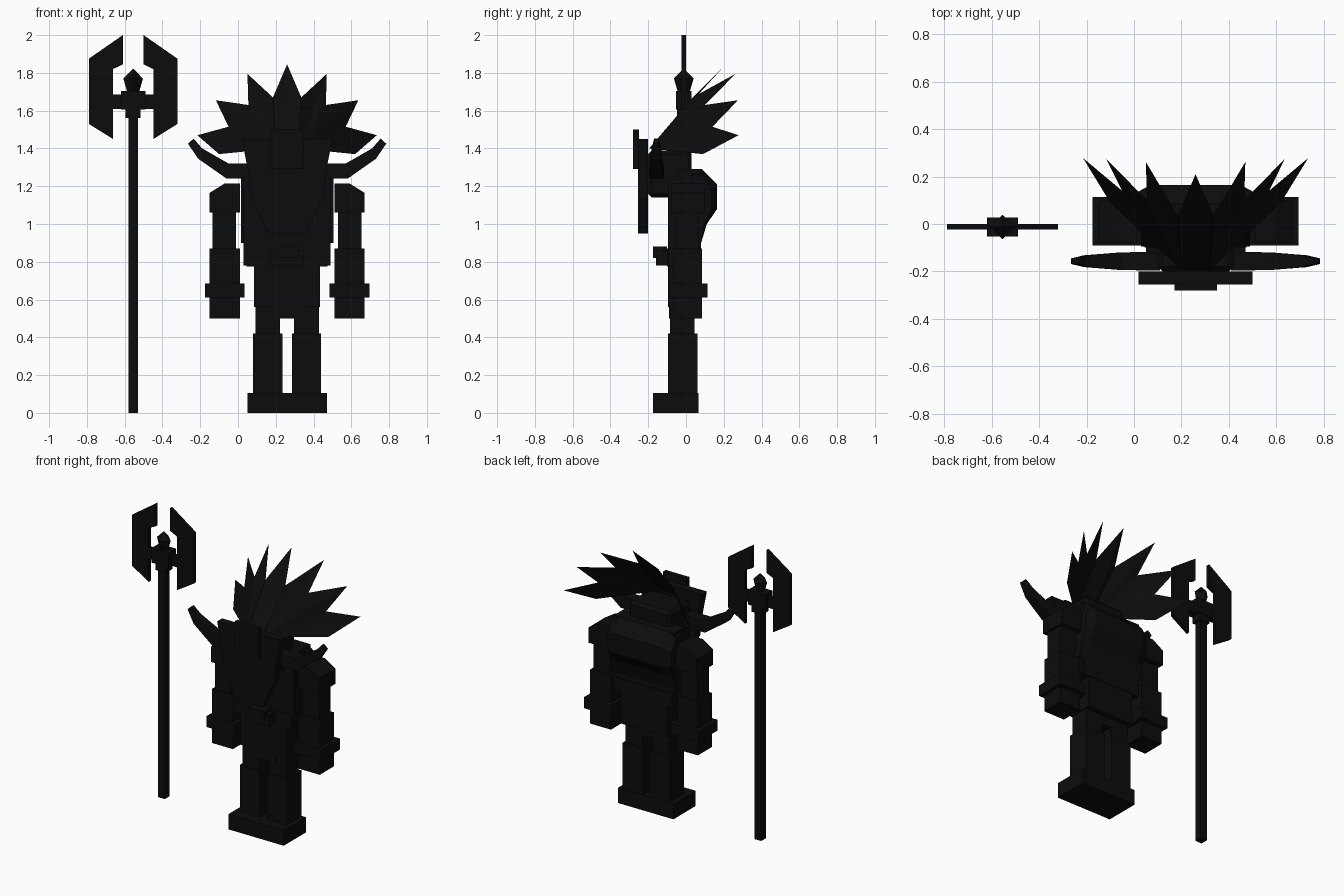
import bpy
import bmesh
from mathutils import Vector

if "Cube" in bpy.data.objects:
    bpy.data.objects.remove(bpy.data.objects["Cube"])

BODY_X = 0.26    # centre line of the figure
AXE_X = -0.555   # centre line of the axe
AXE_Y = -0.012

black = bpy.data.materials.new("near_black")
black.use_nodes = True
colour = (0.0037, 0.0037, 0.0037, 1)
black.diffuse_color = colour
shader = next(n for n in black.node_tree.nodes if n.type == 'BSDF_PRINCIPLED')
shader.inputs["Base Color"].default_value = colour


def make(name, bm, centre=(0, 0, 0), bevel=0):
    mesh = bpy.data.meshes.new(name)
    bm.to_mesh(mesh)
    bm.free()
    mesh.materials.append(black)
    obj = bpy.data.objects.new(name, mesh)
    obj.location = centre
    bpy.context.collection.objects.link(obj)
    if bevel:
        mod = obj.modifiers.new("bevel", 'BEVEL')
        mod.width = bevel
        mod.segments = 1
    return obj


def box(name, x, y, z, centre_x=BODY_X, bevel=0):
    """Box from (low, high) ranges, x measured from the centre line."""
    bm = bmesh.new()
    bmesh.ops.create_cube(bm, size=1)
    ranges = (x, y, z)
    for v in bm.verts:
        v.co = Vector([r[0] if c < 0 else r[1] for r, c in zip(ranges, v.co)])
    return make(name, bm, (centre_x, 0, 0), bevel)


def extrude(name, outline, low, high, axis, centre_x=BODY_X):
    """Outline swept along x (points are y, z) or along y (points are x, z)."""
    bm = bmesh.new()
    place = (lambda a, b, d: (d, a, b)) if axis == 'x' else (lambda a, b, d: (a, d, b))
    face = bm.faces.new([bm.verts.new(place(a, b, low)) for a, b in outline])
    moved = bmesh.ops.extrude_face_region(bm, geom=[face])["geom"]
    shift = Vector(place(0, 0, high - low))
    bmesh.ops.translate(bm, vec=shift, verts=[g for g in moved if isinstance(g, bmesh.types.BMVert)])
    bmesh.ops.recalc_face_normals(bm, faces=bm.faces)
    return make(name, bm, (centre_x, 0, 0))


def loft(name, rings, centre=(0, 0, 0)):
    """Skin a list of equal point rings and close both ends."""
    bm = bmesh.new()
    loops = [[bm.verts.new(p) for p in ring] for ring in rings]
    for a, b in zip(loops, loops[1:]):
        for i in range(len(a)):
            j = (i + 1) % len(a)
            bm.faces.new((a[i], a[j], b[j], b[i]))
    bm.faces.new(loops[0])
    bm.faces.new(loops[-1])
    bmesh.ops.recalc_face_normals(bm, faces=bm.faces)
    return make(name, bm, centre)


# Torso with hunched back
extrude("torso", [(-0.095, 0.78), (-0.095, 1.2), (-0.03, 1.29), (0.085, 1.29), (0.1, 1.0),
                  (0.08, 0.9), (0.08, 0.78)], -0.23, 0.23, 'x')
loft("hunched_back", [[(x * side, y, z) for y, z in
                       ((0.03, 1.29 - drop), (0.085, 1.29 - drop), (0.165 - drop, 1.21 - drop),
                        (0.165 - drop, 1.08), (0.11 - drop / 2, 1.0), (0.08, 0.9), (0.03, 0.9))]
                      for x, side, drop in ((0.245, -1, 0.03), (0.19, -1, 0), (0.19, 1, 0), (0.245, 1, 0.03))],
     (BODY_X, 0, 0))
box("pelvis", (-0.175, 0.175), (-0.095, 0.08), (0.56, 0.8))
box("loincloth", (-0.09, 0.09), (-0.09, 0.045), (0.5, 0.6))
box("belt", (-0.215, 0.215), (-0.1, 0.085), (0.775, 0.87))
box("belt_pouch", (-0.09, 0.09), (-0.16, -0.09), (0.78, 0.86))
box("belt_buckle", (-0.06, 0.06), (-0.175, -0.1), (0.82, 0.88))

# Head, mask and brow plate
box("head", (-0.16, 0.16), (-0.2, 0.03), (1.14, 1.39), bevel=0.02)
mask = [(-0.24, 1.45), (-0.21, 1.3), (-0.19, 1.14), (-0.1, 0.95)]
extrude("mask", mask + [(-x, z) for x, z in reversed(mask)], -0.255, -0.2, 'y')
box("brow_plate", (-0.09, 0.09), (-0.28, -0.25), (1.29, 1.5))

for side, label in ((1, "left"), (-1, "right")):
    def part(name, x, y, z):
        return box(f"{label}_{name}", sorted((x[0] * side, x[1] * side)), y, z)

    # Arm
    extrude(f"{label}_shoulder", [(side * x, z) for x, z in
            ((0.25, 1.06), (0.41, 1.06), (0.41, 1.165), (0.33, 1.215), (0.25, 1.215))], -0.08, 0.1, 'y')
    part("upper_arm", (0.27, 0.395), (-0.055, 0.07), (0.85, 1.08))
    part("forearm", (0.25, 0.41), (-0.07, 0.085), (0.5, 0.87))
    part("wrist_cuff", (0.225, 0.435), (-0.09, 0.115), (0.61, 0.685))

    # Leg
    part("thigh", (0.037, 0.168), (-0.085, 0.045), (0.4, 0.58))
    part("shin", (0.025, 0.18), (-0.095, 0.06), (0.1, 0.42))
    part("foot", (0, 0.21), (-0.175, 0.065), (0, 0.105))

    # Tusk-like horn: lower edge, upper edge and half depth at each station
    stations = [((0.15, 1.24), (0.15, 1.32), 0.04), ((0.32, 1.24), (0.31, 1.32), 0.037),
                ((0.47, 1.345), (0.45, 1.4), 0.025), ((0.525, 1.425), (0.495, 1.452), 0.012)]
    loft(f"{label}_horn", [[(side * lo[0], -0.157 - d, lo[1]), (side * lo[0], -0.157 + d, lo[1]),
                            (side * hi[0], -0.157 + d, hi[1]), (side * hi[0], -0.157 - d, hi[1])]
                           for lo, hi, d in stations], (BODY_X, 0, 0))

# Crest of flat spikes fanning from the forehead
valleys = [(0.075, 0.035, 1.67), (0.205, 0.1, 1.63), (0.31, 0.14, 1.515), (0.36, 0.09, 1.37)]
tips = [(0.21, 0.262, 1.795), (0.377, 0.275, 1.655), (0.475, 0.278, 1.47)]
bm = bmesh.new()


def spike(*points):
    verts = [bm.verts.new(p) for p in points]
    for i in range(1, len(verts) - 1):
        bm.faces.new((verts[0], verts[i], verts[i + 1]))


for side in (1, -1):
    root = (0.06 * side, -0.195, 1.4)
    for a, tip, b in zip(valleys, tips, valleys[1:]):
        spike(root, *[(x * side, y, z) for x, y, z in ((a, tip, b) if side < 0 else (b, tip, a))])
a = valleys[0]
spike((-0.06, -0.195, 1.4), (0.06, -0.195, 1.4), a, (0, 0.21, 1.845), (-a[0], a[1], a[2]))
make("hair_crest", bm, (BODY_X, 0, 0))

# Double-bladed axe
box("axe_shaft", (-0.025, 0.025), (AXE_Y - 0.025, AXE_Y + 0.025), (0, 1.6), AXE_X)
box("axe_collar", (-0.04, 0.04), (AXE_Y - 0.035, AXE_Y + 0.035), (1.56, 1.62), AXE_X)
box("axe_head_block", (-0.065, 0.065), (AXE_Y - 0.04, AXE_Y + 0.04), (1.605, 1.705), AXE_X)
box("axe_crossbar", (-0.12, 0.12), (AXE_Y - 0.012, AXE_Y + 0.012), (1.608, 1.685), AXE_X)
loft("axe_tip", [[(w, 0, z), (0, w, z), (-w, 0, z), (0, -w, z)]
                 for w, z in ((0.032, 1.7), (0.052, 1.77), (0.003, 1.82))], (AXE_X, AXE_Y, 0))
blade = [(0.055, 2.0), (0.235, 1.875), (0.235, 1.53), (0.107, 1.45), (0.107, 1.82), (0.055, 1.845)]
for side, label in ((1, "left"), (-1, "right")):
    extrude(f"axe_{label}_blade", [(x * side, z) for x, z in blade],
            AXE_Y - 0.012, AXE_Y + 0.012, 'y', AXE_X)
